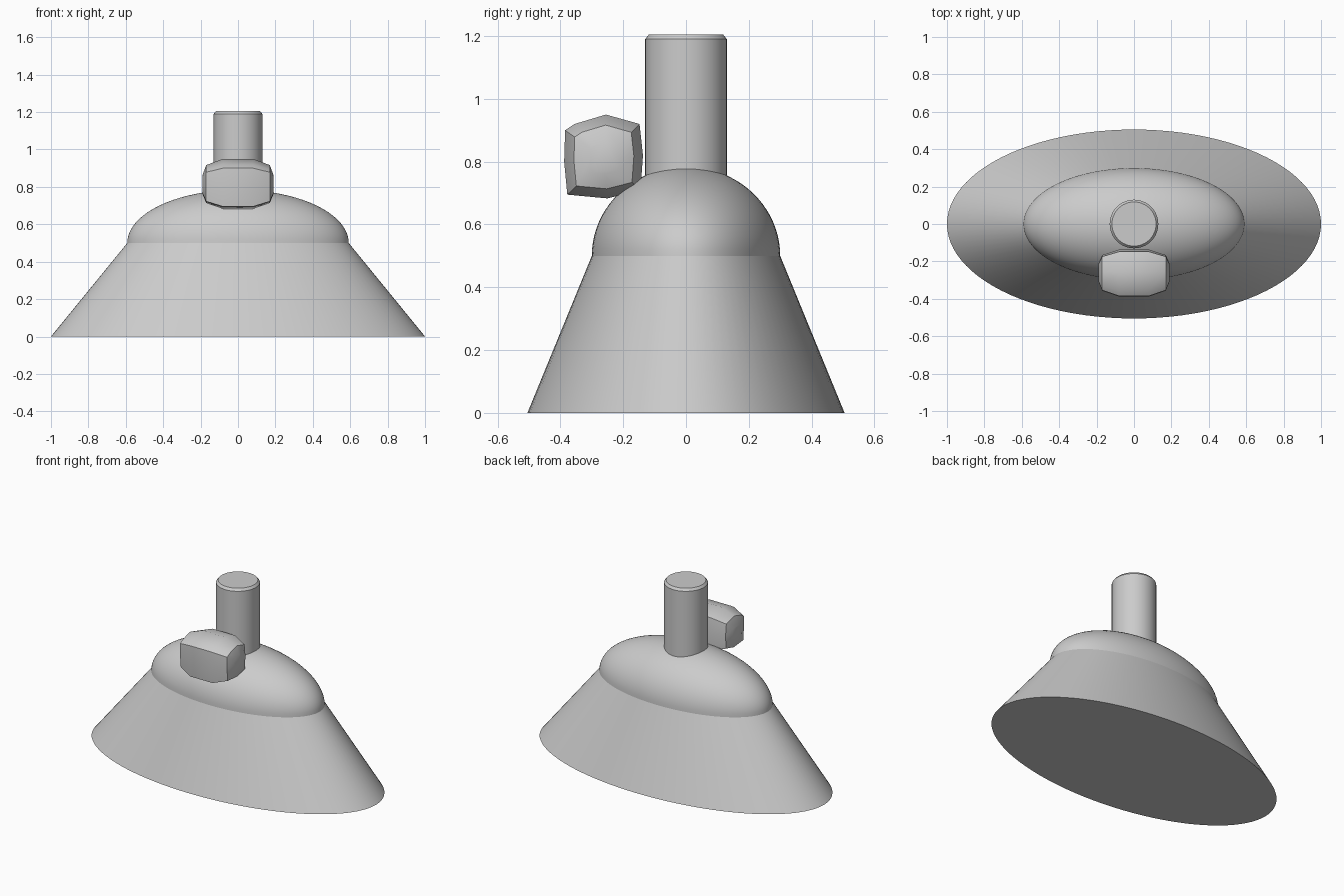
import bpy, math

if "Cube" in bpy.data.objects:
    bpy.data.objects.remove(bpy.data.objects["Cube"])

def make_object(name, verts, faces, angle):
    mesh = bpy.data.meshes.new(name)
    mesh.from_pydata(verts, [], faces)
    mesh.update()
    ob = bpy.data.objects.new(name, mesh)
    bpy.context.collection.objects.link(ob)
    bpy.ops.object.select_all(action='DESELECT')
    ob.select_set(True)
    bpy.context.view_layer.objects.active = ob
    bpy.ops.object.shade_smooth_by_angle(angle=math.radians(angle))
    return ob

def loft(name, rings, angle):
    # Skin equal-length rings and cap both ends
    n = len(rings[0])
    verts = [p for r in rings for p in r]
    faces = [(i*n+j, i*n+(j+1) % n, (i+1)*n+(j+1) % n, (i+1)*n+j)
             for i in range(len(rings)-1) for j in range(n)]
    faces += [tuple(reversed(range(n))), tuple(range(len(verts)-n, len(verts)))]
    return make_object(name, verts, faces, angle)

def ellipse(rx, ry, z, n):
    return [(rx*math.cos(2*math.pi*k/n), ry*math.sin(2*math.pi*k/n), z) for k in range(n)]

# Flared oval skirt
loft("flared_base", [ellipse(1, 0.505, 0, 96), ellipse(0.592, 0.3, 0.5, 96)], 40)

# Half-ellipsoid dome on the skirt
angles = [math.radians(90*i/20) for i in range(20)] + [math.radians(89.5)]
loft("dome", [ellipse(0.592*math.cos(a), 0.3*math.cos(a), 0.5+0.284*math.sin(a), 96)
              for a in angles], 40)

# Upright post with a small top chamfer
loft("post", [ellipse(r, r, z, 48) for r, z in
              ((0.13, 0.7), (0.13, 1.19), (0.118, 1.205))], 25)

# Faceted knob: side profile (y, z) lofted across x
profile = [(-0.255, 0.95), (-0.355, 0.92), (-0.385, 0.90), (-0.388, 0.80),
           (-0.378, 0.695), (-0.25, 0.683), (-0.145, 0.71), (-0.137, 0.82), (-0.148, 0.92)]
cy, cz = -0.258, 0.81
stations = [(0.19, 0.38), (0.17, 0.76), (0.08, 1.0)]
stations = [(-x, s) for x, s in stations] + stations[::-1]
loft("knob", [[(x, cy+(y-cy)*s, cz+(z-cz)*s) for y, z in reversed(profile)]
              for x, s in stations], 40)
for ob in bpy.data.objects:
    bpy.context.view_layer.objects.active = ob
    bpy.ops.object.mode_set(mode='EDIT')
    bpy.ops.mesh.select_all(action='SELECT')
    bpy.ops.mesh.normals_make_consistent(inside=False)
    bpy.ops.object.mode_set(mode='OBJECT')
